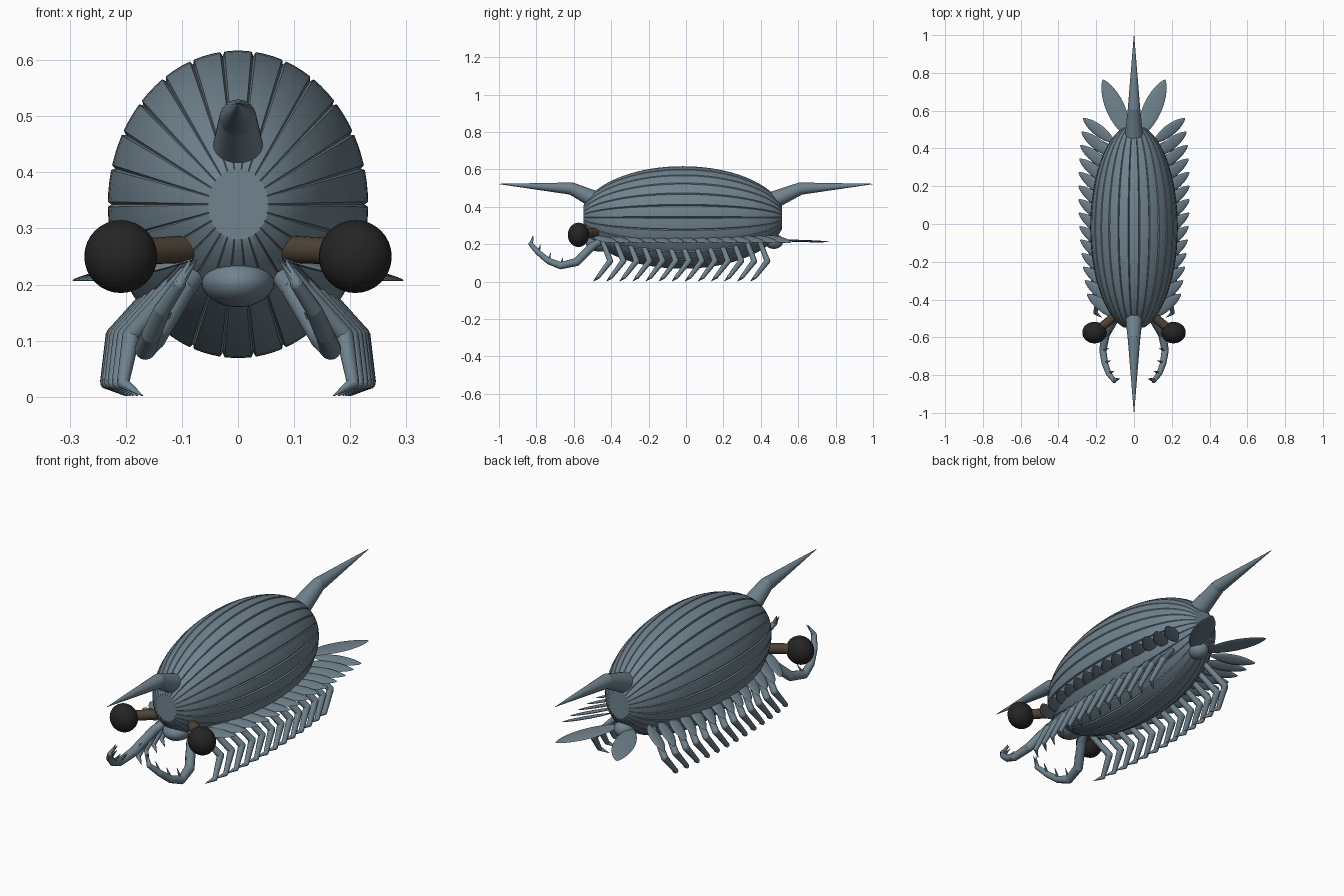
import bpy, bmesh, math
from mathutils import Vector, Matrix

cube = bpy.data.objects.get("Cube")
if cube:
    bpy.data.objects.remove(cube, do_unlink=True)


def material(name, rgb):
    m = bpy.data.materials.new(name)
    m.use_nodes = True
    m.diffuse_color = (*rgb, 1)
    m.node_tree.nodes["Principled BSDF"].inputs["Base Color"].default_value = (*rgb, 1)
    return m


SLATE = material("slate blue shell", (0.16, 0.225, 0.27))
BLACK = material("eye black", (0.018, 0.018, 0.018))
BROWN = material("stalk brown", (0.075, 0.055, 0.036))


def finish(bm, name, mat, angle=40):
    bmesh.ops.recalc_face_normals(bm, faces=bm.faces)
    me = bpy.data.meshes.new(name)
    bm.to_mesh(me)
    bm.free()
    ob = bpy.data.objects.new(name, me)
    bpy.context.collection.objects.link(ob)
    me.materials.append(mat)
    bpy.ops.object.select_all(action='DESELECT')
    ob.select_set(True)
    bpy.context.view_layer.objects.active = ob
    bpy.ops.object.shade_smooth_by_angle(angle=math.radians(angle))
    return ob


def add_limb(bm, pts, radii, sides=12):
    """Tapered tubes along a path, with ball joints at the bends."""
    pts = [Vector(p) for p in pts]
    for a, b, ra, rb in zip(pts, pts[1:], radii, radii[1:]):
        d = b - a
        rot = d.to_track_quat('Z', 'Y').to_matrix().to_4x4()
        bmesh.ops.create_cone(bm, cap_ends=True, segments=sides, radius1=ra, radius2=rb,
                              depth=d.length, matrix=Matrix.Translation((a + b) / 2) @ rot)
    for p, r in zip(pts[1:-1], radii[1:-1]):
        bmesh.ops.create_uvsphere(bm, u_segments=sides, v_segments=8, radius=r,
                                  matrix=Matrix.Translation(p))


def ellipsoid(name, centre, size, mat, seg=32):
    bm = bmesh.new()
    bmesh.ops.create_uvsphere(bm, u_segments=seg, v_segments=seg // 2, radius=1,
                              matrix=Matrix.Translation(centre) @ Matrix.Diagonal((*size, 1)))
    return finish(bm, name, mat)


def add_leaf(bm, base, tip, width, thick, roll=0):
    """Flat blade with a pointed tip."""
    base, tip = Vector(base), Vector(tip)
    d = tip - base
    z = d.normalized()
    x = z.cross(Vector((0, 0, 1))).normalized()
    x.rotate(Matrix.Rotation(roll, 3, z))
    frame = Matrix((x, z.cross(x), z)).transposed().to_4x4()
    verts = bmesh.ops.create_uvsphere(bm, u_segments=12, v_segments=12, radius=1)["verts"]
    for v in verts:
        k = max(0, 1 - v.co.z ** 2) ** 0.25
        v.co = Vector((v.co.x * width * k, v.co.y * thick, v.co.z * d.length / 2))
        v.co = Matrix.Translation((base + tip) / 2) @ frame @ v.co


# Grooved barrel body
PANELS, RINGS = 26, 36
STEP = math.tau / PANELS
bm = bmesh.new()
rings = []
limit = math.asin(0.53 / 0.545)
for i in range(RINGS + 1):
    t = limit * (2 * i / RINGS - 1)
    y, k = -0.018 + 0.545 * math.sin(t), math.cos(t)
    ring = []
    for p in range(PANELS):
        for off, scale in ((-0.07, 1), (0, 0.972), (0.07, 1), (0.36, 1), (0.64, 1)):
            a = (p + off) * STEP
            s = k * scale
            ring.append(bm.verts.new((0.232 * s * math.cos(a), y, 0.343 + 0.274 * s * math.sin(a))))
    rings.append(ring)
for a, b in zip(rings, rings[1:]):
    for j in range(len(a)):
        n = (j + 1) % len(a)
        bm.faces.new((a[j], a[n], b[n], b[j]))
bm.faces.new(rings[0])
bm.faces.new(rings[-1])
finish(bm, "body_shell", SLATE, 30)

# Front and rear spines
for name, s, root in (("front_spine", -1, 0.44), ("rear_spine", 1, 0.42)):
    bm = bmesh.new()
    add_limb(bm, [(0, s * root, 0.415), (0, s * 0.61, 0.497), (0, s, 0.522)],
             [0.052, 0.033, 0.001], 24)
    finish(bm, name, SLATE)

# Mouth and tail knob
ellipsoid("mouth", (0, -0.455, 0.205), (0.065, 0.08, 0.045), SLATE)
ellipsoid("tail_knob", (0, 0.47, 0.215), (0.045, 0.05, 0.04), SLATE)

for side, s in (("left", 1), ("right", -1)):
    # Eyes on stalks
    ellipsoid(side + "_eye", (s * 0.209, -0.575, 0.25), (0.065, 0.057, 0.065), BLACK)
    bm = bmesh.new()
    add_limb(bm, [(s * 0.06, -0.455, 0.265), (s * 0.19, -0.56, 0.258)], [0.025, 0.023], 20)
    finish(bm, side + "_eye_stalk", BROWN)

    # Curled grasping arm with spikes on its inner edge
    path = [(0.07, -0.44, 0.225), (0.10, -0.5, 0.19), (0.15, -0.585, 0.105), (0.165, -0.67, 0.085),
            (0.155, -0.735, 0.11), (0.135, -0.79, 0.155), (0.105, -0.83, 0.2), (0.085, -0.815, 0.245)]
    path = [Vector((s * x, y, z)) for x, y, z in path]
    bm = bmesh.new()
    add_limb(bm, path, [0.018, 0.022, 0.022, 0.019, 0.017, 0.015, 0.012, 0.001])
    for p in path[2:7]:
        add_limb(bm, [p, p + Vector((-s * 0.032, 0.012, 0.045))], [0.01, 0.001], 8)
    finish(bm, side + "_grasping_arm", SLATE)

    # Walking legs
    bm = bmesh.new()
    for i in range(13):
        y = -0.45 + 0.07 * i
        out = 0.03 * (1 - ((i - 6) / 6) ** 2)
        add_limb(bm, [(s * (0.09 + out), y, 0.225), (s * (0.19 + out), y + 0.045, 0.11),
                      (s * (0.205 + out), y - 0.02, 0.025), (s * (0.17 + out), y - 0.045, 0.002)],
                 [0.013, 0.016, 0.011, 0.001], 10)
    finish(bm, side + "_legs", SLATE)

    # Swimming flaps
    bm = bmesh.new()
    for i in range(14):
        y = -0.5 + 0.0715 * i
        out = 0.045 * (1 - ((i - 7.5) / 7.5) ** 2)
        add_leaf(bm, (s * (0.08 + out), y, 0.245), (s * (0.25 + out), y + 0.13, 0.208),
                 0.032, 0.006, s * 0.3)
    finish(bm, side + "_flaps", SLATE)

    # Tail paddle
    bm = bmesh.new()
    add_leaf(bm, (s * 0.03, 0.46, 0.222), (s * 0.165, 0.765, 0.213), 0.05, 0.006)
    finish(bm, side + "_tail_paddle", SLATE)
